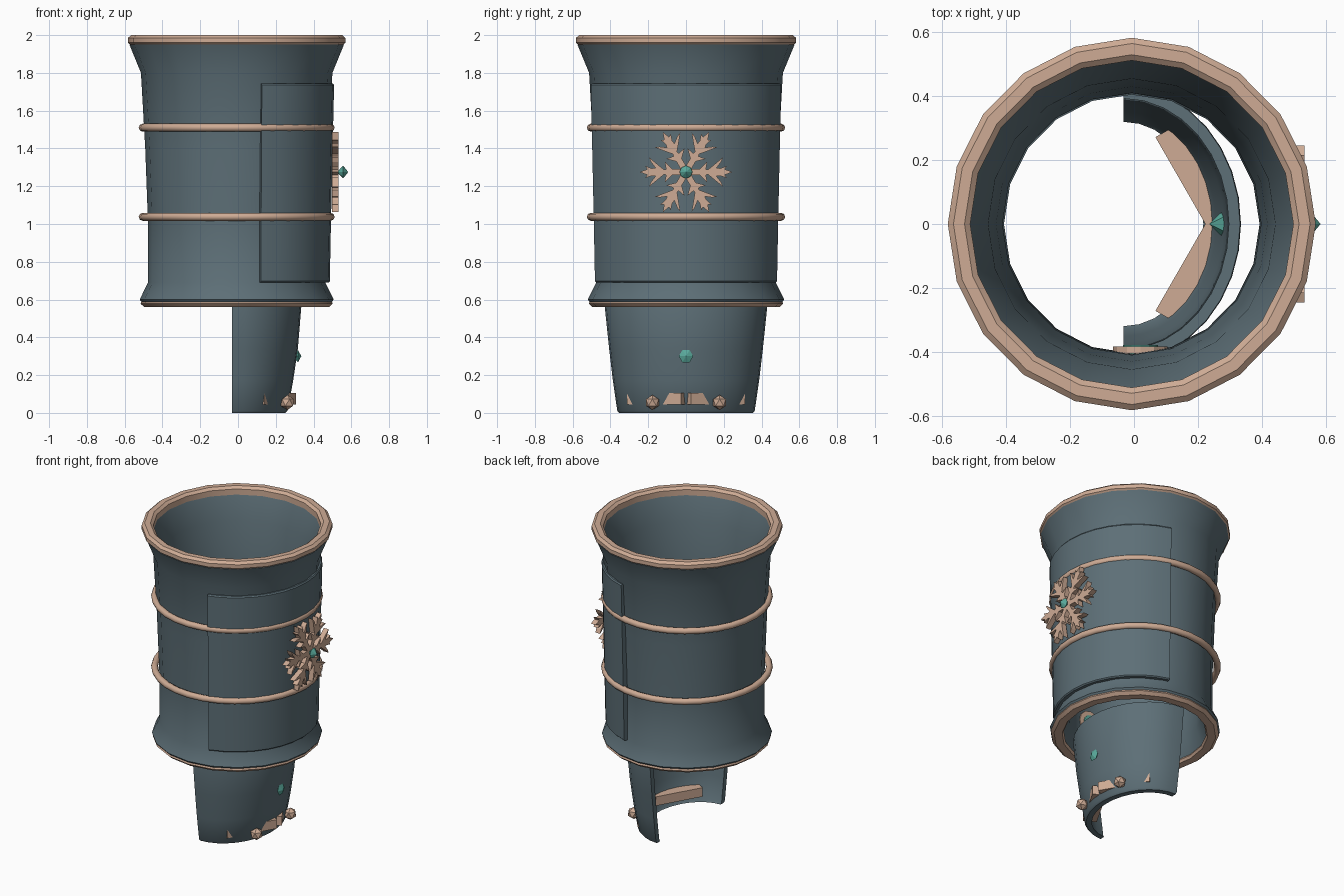
import bpy, bmesh
from math import sin, cos, pi, radians
from mathutils import Vector, Matrix

if "Cube" in bpy.data.objects:
    bpy.data.objects.remove(bpy.data.objects["Cube"])


def material(name, rgb):
    m = bpy.data.materials.new(name)
    m.diffuse_color = (*rgb, 1)
    m.use_nodes = True
    m.node_tree.nodes["Principled BSDF"].inputs["Base Color"].default_value = m.diffuse_color
    return m


STEEL = material("steel", (0.11, 0.16, 0.185))
COPPER = material("copper", (0.62, 0.41, 0.30))
TEAL = material("teal", (0.10, 0.40, 0.33))
CX = -0.007


def finish(name, bm, mat, smooth=None):
    bmesh.ops.recalc_face_normals(bm, faces=bm.faces)
    me = bpy.data.meshes.new(name)
    bm.to_mesh(me)
    bm.free()
    ob = bpy.data.objects.new(name, me)
    bpy.context.collection.objects.link(ob)
    me.materials.append(mat)
    if smooth:
        bpy.ops.object.select_all(action='DESELECT')
        ob.select_set(True)
        bpy.context.view_layer.objects.active = ob
        bpy.ops.object.shade_smooth_by_angle(angle=radians(smooth))
    return ob


def sweep(name, section, mat, a0=-180, a1=180, segs=20, cx=CX, smooth=35):
    """Turn a closed (rx, ry, z) section about z, capped when not a full turn."""
    full = a1 - a0 >= 360
    bm = bmesh.new()
    rings = []
    for i in range(segs if full else segs + 1):
        a = radians(a0 + (a1 - a0) * i / segs)
        rings.append([bm.verts.new((cx + rx * cos(a), ry * sin(a), z)) for rx, ry, z in section])
    n = len(section)
    for i in range(segs):
        p, q = rings[i], rings[(i + 1) % len(rings)]
        for j in range(n):
            k = (j + 1) % n
            bm.faces.new((p[j], p[k], q[k], q[j]))
    if not full:
        bm.faces.new(rings[0])
        bm.faces.new(rings[-1])
    return finish(name, bm, mat, smooth)


def rnd(pts):
    return [(r * 0.988, r, z) for r, z in pts]


def shell(pts, t):
    """Closed section of a wall of thickness t from its outer line."""
    return pts + [(rx - t, ry - t, z) for rx, ry, z in reversed(pts)]


# flared sleeve, open at both ends
sweep("sleeve", rnd([
    (0.50, 0.575), (0.52, 0.60), (0.475, 0.69), (0.475, 1.0), (0.49, 1.4), (0.513, 1.8),
    (0.575, 1.95), (0.515, 1.955), (0.455, 1.8), (0.43, 1.4), (0.41, 1.0),
    (0.405, 0.69), (0.44, 0.60), (0.45, 0.575)]), STEEL)

# copper trims on both mouths
sweep("top_rim", rnd([(0.565, 1.945), (0.583, 1.96), (0.583, 1.985), (0.565, 2.0),
                      (0.53, 2.0), (0.512, 1.985), (0.512, 1.945)]), COPPER, smooth=20)
sweep("bottom_rim", rnd([(0.495, 0.56), (0.515, 0.578), (0.51, 0.59),
                         (0.445, 0.59), (0.435, 0.575), (0.445, 0.56)]), COPPER, smooth=20)

# two bands round the sleeve
for name, z in (("lower_band", 1.038), ("upper_band", 1.51)):
    sweep(name, rnd([(0.504 + 0.021 * cos(k * pi / 4), z + 0.021 * sin(k * pi / 4))
                     for k in range(8)]), COPPER, segs=32, smooth=60)

# curved plate on the outer side
sweep("side_plate", shell(rnd([(0.492, 0.69), (0.499, 0.697), (0.505, 1.0), (0.514, 1.4),
                               (0.522, 1.735), (0.516, 1.743)]), 0.035),
      STEEL, -75, 75, 14)

# half-round hand guard below the sleeve
sweep("hand_guard", shell([(0.285, 0.355, 0.0), (0.296, 0.364, 0.012), (0.325, 0.387, 0.17),
                           (0.35, 0.407, 0.34), (0.368, 0.43, 0.56), (0.365, 0.428, 0.572)], 0.035),
      STEEL, -90, 90, 16, cx=-0.033)

# slanted bars inside the guard, corners poking through
for side, name in ((-1, "front_bar"), (1, "back_bar")):
    a, b = Vector((0.067, side * 0.272, 0)), Vector((0.232, -side * 0.015, 0))
    out = Vector((0.87, side * 0.49, 0)) * 0.085
    bm = bmesh.new()
    lo = [bm.verts.new(p + Vector((0, 0, 0.045))) for p in (a, b, b + out, a + out)]
    hi = [bm.verts.new(v.co + Vector((0, 0, 0.06))) for v in lo]
    bm.faces.new(lo)
    bm.faces.new(hi)
    for i in range(4):
        j = (i + 1) % 4
        bm.faces.new((lo[i], lo[j], hi[j], hi[i]))
    finish(name, bm, COPPER)

# faceted studs on the guard
for side, name in ((-1, "front_stud"), (1, "back_stud")):
    bm = bmesh.new()
    bmesh.ops.create_icosphere(bm, subdivisions=1, radius=0.04,
                               matrix=Matrix.Translation((0.262, side * 0.178, 0.055)))
    finish(name, bm, COPPER)


def gem(name, x0, x1, belt, r, z, sides=8):
    """Two cones back to back along x."""
    bm = bmesh.new()
    tips = [bm.verts.new((x, 0, z)) for x in (x0, x1)]
    ring = [bm.verts.new((belt, r * cos(2 * pi * i / sides), z + r * sin(2 * pi * i / sides)))
            for i in range(sides)]
    for i in range(sides):
        for t in tips:
            bm.faces.new((ring[i], ring[(i + 1) % sides], t))
    finish(name, bm, TEAL)


gem("guard_gem", 0.235, 0.33, 0.285, 0.048, 0.30, 6)
gem("guard_gem_face", 0.29, 0.335, 0.318, 0.038, 0.30, 6)
gem("snowflake_gem", 0.525, 0.584, 0.556, 0.034, 1.275)


def snowflake(name, size, depth, matrix, mat):
    """Six barbed arms in the local xy plane, given depth along z."""
    bm = bmesh.new()
    half = [(0.0, 0.07), (0.30, 0.065), (0.46, 0.23), (0.43, 0.06), (0.48, 0.055),
            (0.80, 0.32), (0.76, 0.22), (0.66, 0.09), (0.74, 0.08), (0.88, 0.13), (0.84, 0.06)]
    outline = half + [(1.0, 0.0)] + [(x, -y) for x, y in reversed(half)]
    for k in range(6):
        turn = matrix @ Matrix.Rotation(k * pi / 3, 4, 'Z') @ Matrix.Scale(size, 4)
        face = bm.faces.new([bm.verts.new(turn @ Vector((x, y, 0))) for x, y in outline])
        ext = bmesh.ops.extrude_face_region(bm, geom=[face])["geom"]
        move = matrix.to_3x3() @ Vector((0, 0, depth))
        bmesh.ops.translate(bm, vec=move, verts=[g for g in ext if isinstance(g, bmesh.types.BMVert)])
    bmesh.ops.triangulate(bm, faces=[f for f in bm.faces if len(f.verts) > 4])
    return finish(name, bm, mat)


# snowflake on the side plate, local z facing +x
face_x = Matrix(((0, 0, 1, 0), (1, 0, 0, 0), (0, 1, 0, 0), (0, 0, 0, 1)))
snowflake("snowflake", 0.245, 0.035, Matrix.Translation((0.498, 0, 1.275)) @ face_x, COPPER)

# small medallion on the inner front wall of the sleeve
face_y = Matrix.Translation((0.02, -0.395, 0.8)) @ Matrix.Rotation(pi / 2, 4, 'X')
for name, r, d, mat in (("medallion", 0.085, 0.022, COPPER), ("medallion_inlay", 0.055, 0.032, TEAL)):
    bm = bmesh.new()
    bmesh.ops.create_cone(bm, cap_ends=True, segments=12, radius1=r, radius2=r, depth=d, matrix=face_y)
    finish(name, bm, mat)
